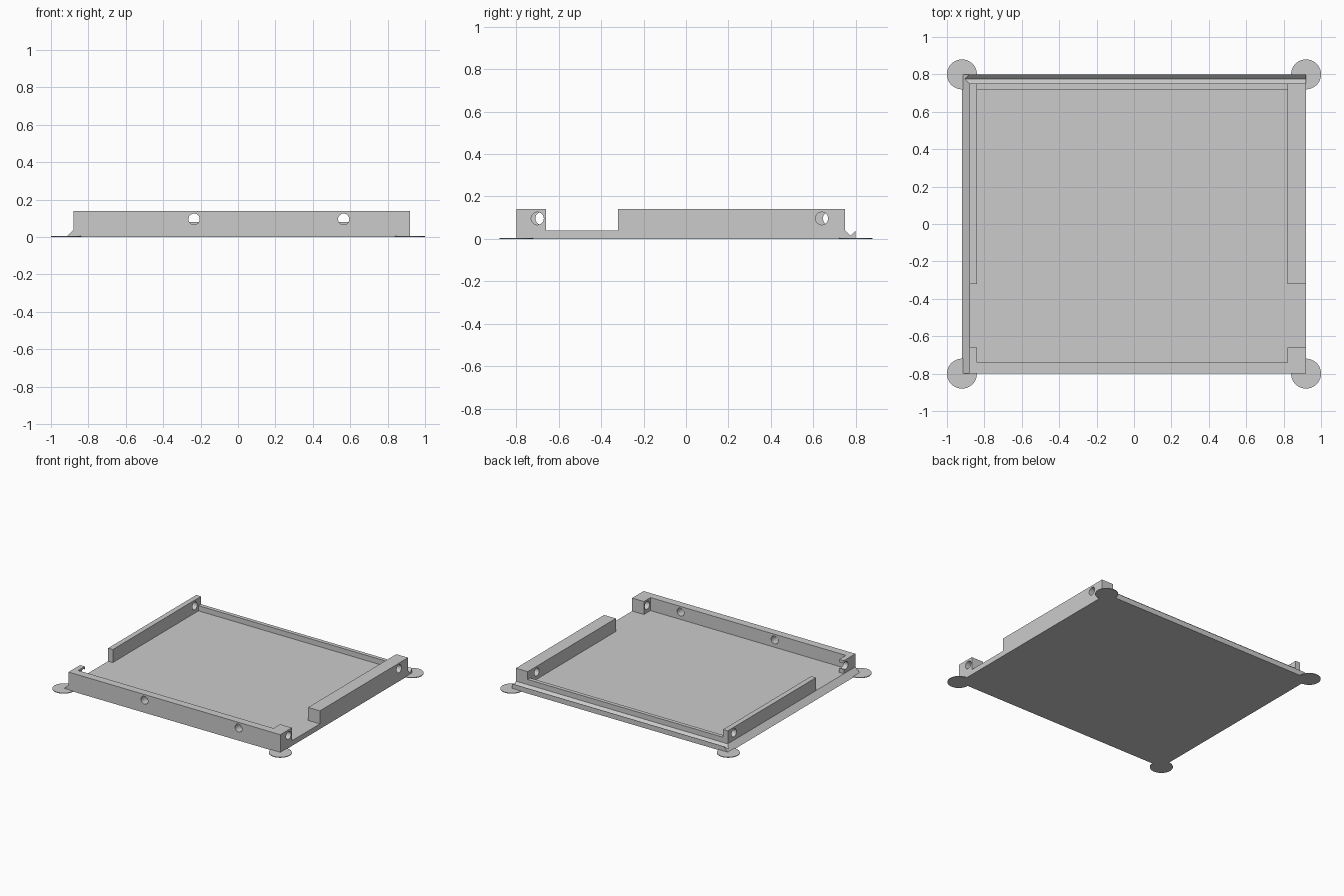
import bpy
import bmesh
import math
from mathutils import Vector, Matrix

old = bpy.data.objects.get("Cube")
if old:
    bpy.data.objects.remove(old, do_unlink=True)

grey = bpy.data.materials.new("light_grey")
grey.use_nodes = True
COLOUR = (0.6, 0.6, 0.6, 1)
grey.diffuse_color = COLOUR
grey.node_tree.nodes["Principled BSDF"].inputs["Base Color"].default_value = COLOUR

FLOOR, TOP, LIP = 0.04, 0.14, 0.08
HOLE_Z, HOLE_R = 0.096, 0.03


def finish(name, bm):
    bmesh.ops.recalc_face_normals(bm, faces=bm.faces[:])
    mesh = bpy.data.meshes.new(name)
    bm.to_mesh(mesh)
    bm.free()
    mesh.materials.append(grey)
    obj = bpy.data.objects.new(name, mesh)
    bpy.context.collection.objects.link(obj)
    return obj


def prism(points, offset):
    """Extrude a closed outline along a vector."""
    bm = bmesh.new()
    face = bm.faces.new([bm.verts.new(p) for p in points])
    ext = bmesh.ops.extrude_face_region(bm, geom=[face])
    verts = [v for v in ext["geom"] if isinstance(v, bmesh.types.BMVert)]
    bmesh.ops.translate(bm, verts=verts, vec=Vector(offset))
    return bm


def upright(name, outline, z0, z1):
    return finish(name, prism([(x, y, z0) for x, y in outline], (0, 0, z1 - z0)))


def block(name, x0, x1, y0, y1, z0, z1):
    return upright(name, [(x0, y0), (x1, y0), (x1, y1), (x0, y1)], z0, z1)


def cylinder(name, centre, radius, depth, axis="Z", sides=32):
    bm = bmesh.new()
    turn = {"X": Matrix.Rotation(math.pi / 2, 4, "Y"),
            "Y": Matrix.Rotation(math.pi / 2, 4, "X"),
            "Z": Matrix.Identity(4)}[axis]
    bmesh.ops.create_cone(bm, cap_ends=True, segments=sides, radius1=radius,
                          radius2=radius, depth=depth,
                          matrix=Matrix.Translation(centre) @ turn)
    return finish(name, bm)


def drill(obj, x, y, axis):
    """Cut a round through hole."""
    cutter = cylinder("hole_cutter", (x, y, HOLE_Z), HOLE_R, 0.24, axis, 24)
    cutter.hide_render = True
    mod = obj.modifiers.new("hole", "BOOLEAN")
    mod.operation, mod.solver, mod.object = "DIFFERENCE", "EXACT", cutter
    bpy.context.view_layer.objects.active = obj
    bpy.ops.object.modifier_apply(modifier=mod.name)
    bpy.data.objects.remove(cutter, do_unlink=True)


# Base plate: grooved back edge, one chamfered side
profile = [(-0.8, 0), (0.8, 0), (0.8, FLOOR), (0.775, 0.015), (0.75, FLOOR), (-0.8, FLOOR)]
bm = prism([(-0.92, y, z) for y, z in profile], (1.84, 0, 0))
bmesh.ops.bisect_plane(bm, geom=bm.verts[:] + bm.edges[:] + bm.faces[:], dist=1e-5,
                       plane_co=(-0.92, 0, 0), plane_no=(-1, 0, 1), clear_outer=True)
bmesh.ops.holes_fill(bm, edges=[e for e in bm.edges if e.is_boundary])
finish("base_plate", bm)

# Front wall with returns at both corners
front = upright("front_wall", [(-0.88, -0.8), (0.92, -0.8), (0.92, -0.66), (0.82, -0.66),
                               (0.82, -0.74), (-0.84, -0.74), (-0.84, -0.66),
                               (-0.88, -0.66)], FLOOR, TOP)
for x in (-0.235, 0.565):
    drill(front, x, -0.77, "Y")
drill(front, 0.87, -0.70, "X")
drill(front, -0.90, -0.68, "X")

# Side walls
left = block("left_wall", 0.82, 0.92, -0.32, 0.75, FLOOR, TOP)
drill(left, 0.87, 0.64, "X")
right = block("right_wall", -0.88, -0.84, -0.32, 0.75, FLOOR, TOP)
drill(right, -0.86, 0.675, "X")

# Low back lip
block("back_lip", -0.84, 0.82, 0.72, 0.75, FLOOR, LIP)

# Thin round pads under the corners
for side, sx in (("left", 1), ("right", -1)):
    for end, sy in (("front", -1), ("back", 1)):
        cylinder(f"{end}_{side}_pad", (sx * 0.92, sy * 0.8, 0.0025), 0.08, 0.005, sides=48)
